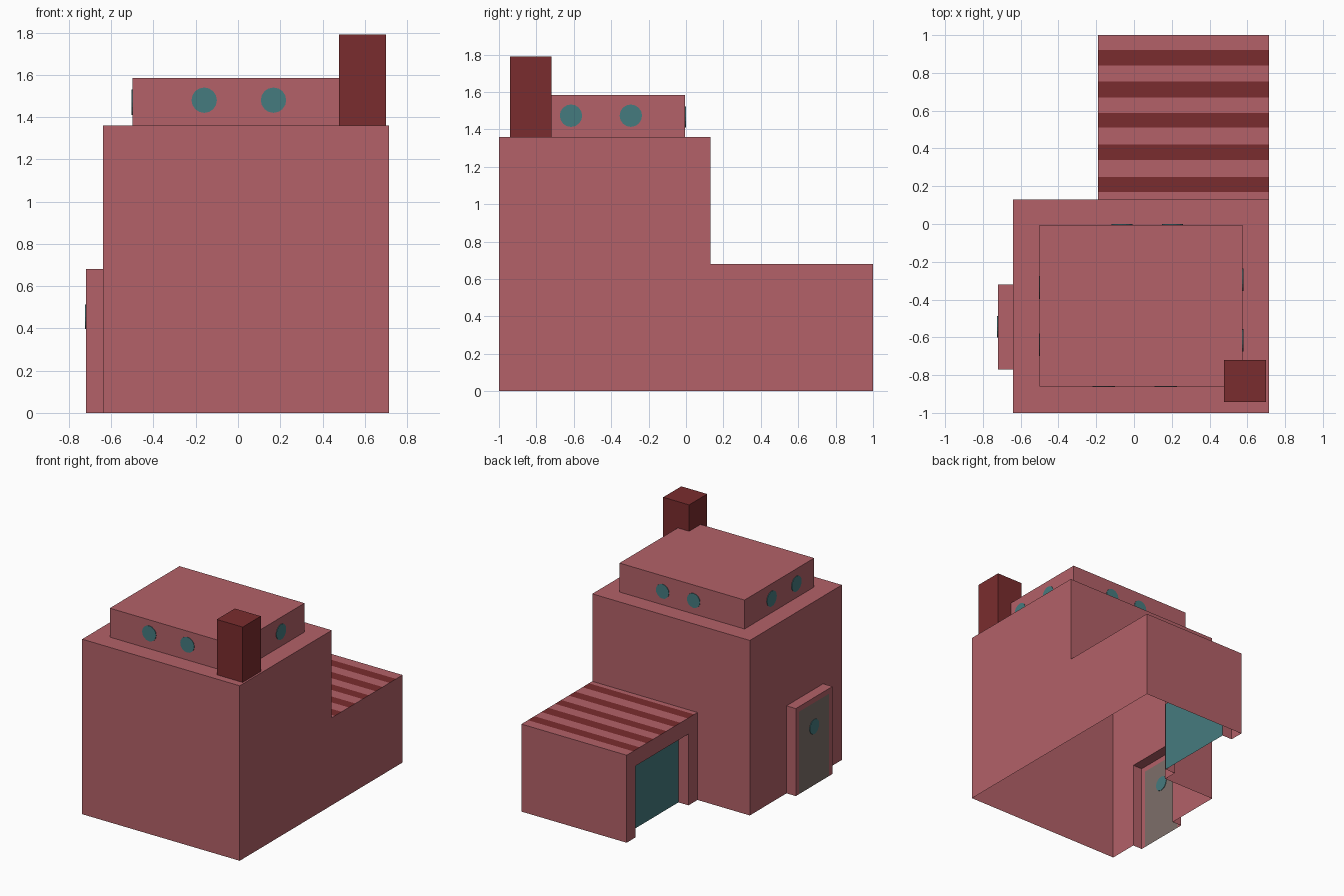
import bpy, bmesh, math
from mathutils import Vector, Matrix

if "Cube" in bpy.data.objects:
    bpy.data.objects.remove(bpy.data.objects["Cube"])


def material(name, rgb):
    lin = [((c / 255 + 0.055) / 1.055) ** 2.4 for c in rgb]
    m = bpy.data.materials.new(name)
    m.diffuse_color = (*lin, 1)
    m.use_nodes = True
    m.node_tree.nodes["Principled BSDF"].inputs["Base Color"].default_value = m.diffuse_color
    return m


PINK = material("pink_plaster", (179, 97, 104))
DARK = material("dark_red", (122, 44, 46))
TEAL = material("teal", (69, 123, 127))
GREY = material("grey_brown", (125, 111, 105))


def finish(name, bm, *mats):
    bmesh.ops.remove_doubles(bm, verts=bm.verts, dist=1e-5)
    me = bpy.data.meshes.new(name)
    bm.to_mesh(me)
    bm.free()
    for m in mats:
        me.materials.append(m)
    ob = bpy.data.objects.new(name, me)
    bpy.context.collection.objects.link(ob)
    return ob


def panel(bm, axis, pos, pts, sign, mat=0):
    """Flat polygon in the plane axis = pos, facing along sign * axis."""
    vs = []
    for p in pts:
        co = list(p)
        co.insert(axis, pos)
        vs.append(bm.verts.new(co))
    f = bm.faces.new(vs)
    f.normal_update()
    if f.normal[axis] * sign < 0:
        f.normal_flip()
    f.material_index = mat


def rect(a0, a1, b0, b1):
    return [(a0, b0), (a1, b0), (a1, b1), (a0, b1)]


def doorway(a0, a1, top, d0, d1, dtop):
    """Wall outline with an opening that reaches the ground."""
    return [(a0, 0), (d0, 0), (d0, dtop), (d1, dtop), (d1, 0), (a1, 0), (a1, top), (a0, top)]


def box(name, x0, x1, y0, y1, z0, z1, mat):
    bm = bmesh.new()
    bmesh.ops.create_cube(bm, size=1)
    bmesh.ops.scale(bm, vec=(x1 - x0, y1 - y0, z1 - z0), verts=bm.verts)
    bmesh.ops.translate(bm, vec=((x0 + x1) / 2, (y0 + y1) / 2, (z0 + z1) / 2), verts=bm.verts)
    return finish(name, bm, mat)


def disc(name, centre, axis, r=0.06):
    """Thin round window plate facing along an axis."""
    bm = bmesh.new()
    rot = Vector((0, 0, 1)).rotation_difference(Vector([i == axis for i in range(3)]))
    bmesh.ops.create_cone(bm, cap_ends=True, segments=16, radius1=r, radius2=r, depth=0.008,
                          matrix=Matrix.Translation(centre) @ rot.to_matrix().to_4x4())
    finish(name, bm, TEAL)


L, R, F, M, B = -0.64, 0.715, -1.0, 0.13, 1.0   # left, right, front, middle wall, back
G, H, T = -0.19, 0.68, 1.36                      # garage left, garage top, house top

# House and garage walls: one shell, open underneath
bm = bmesh.new()
panel(bm, 1, F, rect(L, R, 0, T), -1)
panel(bm, 0, R, [(F, 0), (B, 0), (B, H), (M, H), (M, T), (F, T)], 1)
panel(bm, 0, L, doorway(F, M, T, -0.77, -0.32, H), -1)
panel(bm, 1, M, [(L, 0), (G, 0), (G, H), (R, H), (R, T), (L, T)], 1)
panel(bm, 2, T, rect(L, R, F, M), 1)
panel(bm, 1, B, rect(G, R, 0, H), 1)
panel(bm, 0, G, doorway(M, B, H, 0.24, 0.89, 0.555), -1)
finish("house_walls", bm, PINK)

# Striped garage roof
bm = bmesh.new()
ys = [M, 0.17, 0.25, 0.34, 0.42, 0.51, 0.587, 0.67, 0.755, 0.84, 0.92, B]
for i, (y0, y1) in enumerate(zip(ys, ys[1:])):
    panel(bm, 2, H, rect(G, R, y0, y1), 1, i % 2)
finish("garage_roof", bm, PINK, DARK)

# Recessed garage door with its reveals
D = -0.103
bm = bmesh.new()
panel(bm, 0, D, rect(0.24, 0.89, 0, 0.555), -1, 1)
panel(bm, 1, 0.24, rect(G, D, 0, 0.555), 1)
panel(bm, 1, 0.89, rect(G, D, 0, 0.555), -1)
panel(bm, 2, 0.555, rect(G, D, 0.24, 0.89), -1)
finish("garage_door", bm, PINK, TEAL)

# Entrance frame and door on the left side
P = -0.72
bm = bmesh.new()
panel(bm, 0, P, doorway(-0.77, -0.32, H, -0.73, -0.36, 0.64), -1)
panel(bm, 1, -0.77, rect(P, L, 0, H), -1)
panel(bm, 1, -0.32, rect(P, L, 0, H), 1)
panel(bm, 2, H, rect(P, L, -0.77, -0.32), 1)
finish("door_frame", bm, PINK)
bm = bmesh.new()
panel(bm, 0, P, rect(-0.73, -0.36, 0, 0.64), -1)
finish("entrance_door", bm, GREY)
disc("door_window", (P, -0.545, 0.455), 0, 0.057)

# Upper storey and chimney
box("upper_storey", -0.5, 0.575, -0.86, -0.005, T, 1.585, PINK)
box("chimney", 0.477, 0.70, -0.942, -0.72, T, 1.79, DARK)

# Round windows, a pair on every side of the upper storey
for x in (-0.16, 0.168):
    disc("front_window", (x, -0.86, 1.48), 1)
for x in (-0.063, 0.204):
    disc("back_window", (x, -0.005, 1.465), 1, 0.056)
for y in (-0.615, -0.295):
    disc("right_window", (0.575, y, 1.473), 0)
for y in (-0.64, -0.336):
    disc("left_window", (-0.5, y, 1.47), 0)
